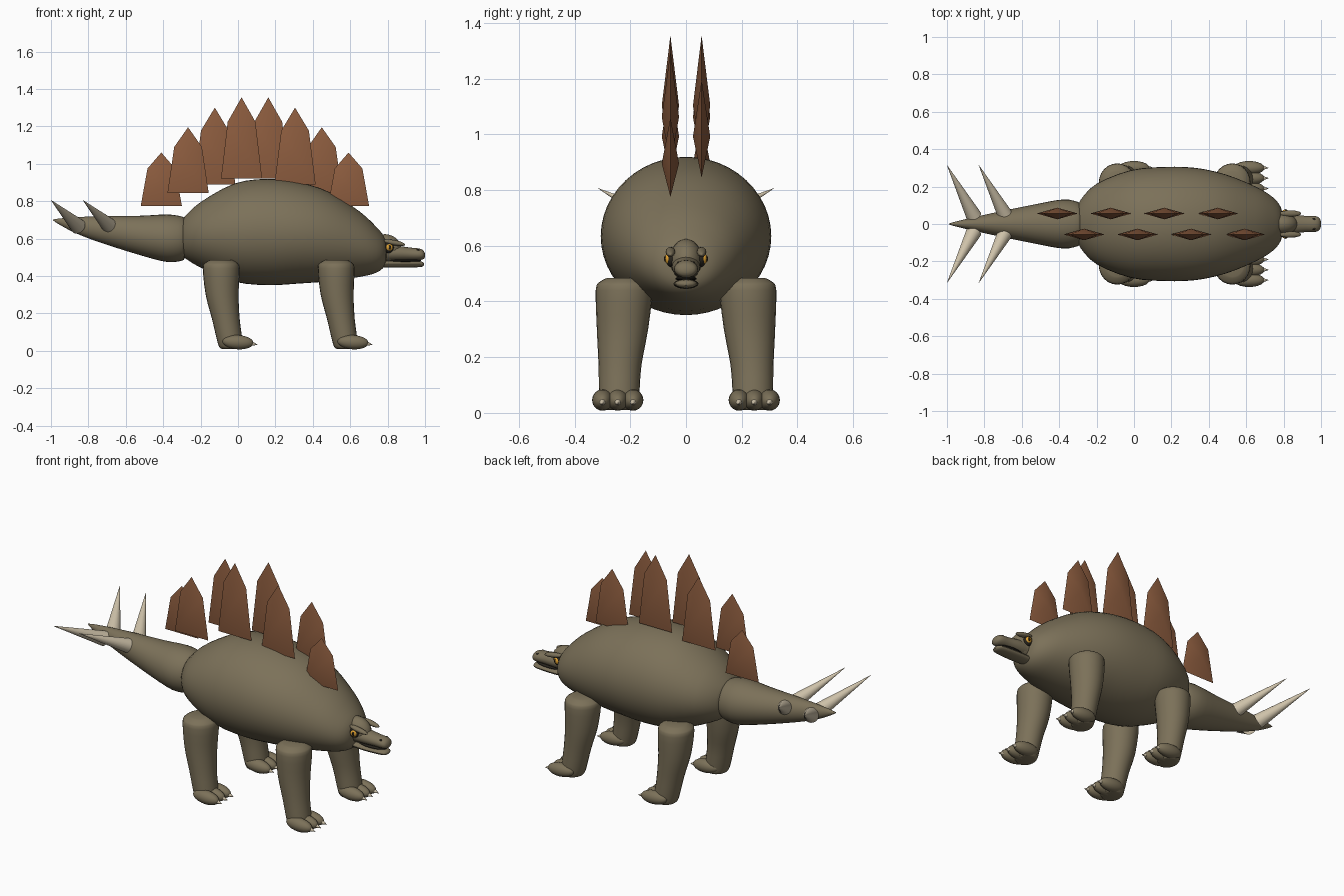
import bpy, bmesh, math
from mathutils import Vector

if "Cube" in bpy.data.objects:
    bpy.data.objects.remove(bpy.data.objects["Cube"])


def material(name, rgb):
    m = bpy.data.materials.new(name)
    m.diffuse_color = (*rgb, 1)
    m.use_nodes = True
    m.node_tree.nodes["Principled BSDF"].inputs["Base Color"].default_value = m.diffuse_color
    return m


HIDE = material("hide", (0.20, 0.165, 0.10))
PLATE = material("plate", (0.27, 0.11, 0.05))
BONE = material("bone", (0.62, 0.54, 0.40))
AMBER = material("amber", (0.75, 0.36, 0.03))
DARK = material("dark", (0.02, 0.017, 0.012))


def finish(name, bm, mat):
    bmesh.ops.recalc_face_normals(bm, faces=bm.faces)
    me = bpy.data.meshes.new(name)
    bm.to_mesh(me)
    bm.free()
    me.materials.append(mat)
    ob = bpy.data.objects.new(name, me)
    bpy.context.collection.objects.link(ob)
    return ob


def spline(rows, steps):
    """Catmull-Rom interpolation through rows of numbers."""
    out = []
    for i in range(len(rows) - 1):
        p0, p1, p2 = rows[max(i - 1, 0)], rows[i], rows[i + 1]
        p3 = rows[min(i + 2, len(rows) - 1)]
        for s in range(steps):
            t = s / steps
            out.append([0.5 * (2 * b + (c - a) * t + (2 * a - 5 * b + 4 * c - d) * t * t
                        + (3 * b - a - 3 * c + d) * t ** 3)
                        for a, b, c, d in zip(p0, p1, p2, p3)])
    return out + [list(rows[-1])]


def loft(name, rows, mat=HIDE, upright=False, steps=3, n=32):
    """Elliptical rings (x, y, z, ra, rb) skinned along x, or along z if upright."""
    bm = bmesh.new()
    rings = []
    for x, y, z, ra, rb in spline(rows, steps):
        ring = []
        for k in range(n):
            a = 2 * math.pi * k / n
            u, v = ra * math.cos(a), rb * math.sin(a)
            ring.append(bm.verts.new((x + u, y + v, z) if upright else (x, y + u, z + v)))
        rings.append(ring)
    for r, s in zip(rings, rings[1:]):
        for k in range(n):
            j = (k + 1) % n
            bm.faces.new((r[k], r[j], s[j], s[k]))
    bm.faces.new(rings[0])
    bm.faces.new(rings[-1])
    return finish(name, bm, mat)


def ball(name, loc, radii, mat=HIDE, tilt=0):
    bm = bmesh.new()
    bmesh.ops.create_uvsphere(bm, u_segments=20, v_segments=12, radius=1)
    ob = finish(name, bm, mat)
    ob.location, ob.scale, ob.rotation_euler = loc, radii, (0, tilt, 0)
    return ob


def cone(name, base, tip, radius, mat=BONE, n=16):
    d = Vector(tip) - Vector(base)
    bm = bmesh.new()
    bmesh.ops.create_cone(bm, cap_ends=True, segments=n, radius1=radius, radius2=0.0005, depth=d.length)
    ob = finish(name, bm, mat)
    ob.location = (Vector(tip) + Vector(base)) / 2
    ob.rotation_euler = d.to_track_quat('Z', 'Y').to_euler()
    return ob


# Body: barrel with a blunt rear and tapered front
body = [(-.298, .605, .09, .09), (-.285, .607, .13, .11), (-.20, .62, .215, .175),
        (-.02, .632, .287, .262), (.16, .635, .305, .284), (.33, .63, .30, .27),
        (.49, .61, .265, .238), (.65, .57, .20, .175), (.74, .54, .145, .122),
        (.785, .53, .09, .075), (.795, .53, .03, .025)]
loft("body", [(x, 0, z, a, b) for x, z, a, b in body], n=48)

# Tail
tail = [(-.285, .6, .10, .105), (-.30, .6, .118, .118), (-.38, .602, .131, .127),
        (-.525, .617, .106, .105), (-.74, .65, .062, .07), (-.87, .672, .033, .042),
        (-.95, .69, .014, .018), (-.99, .70, .002, .002)]
loft("tail", [(x, 0, z, a, b) for x, z, a, b in tail])

# Tail spikes
for side in (1, -1):
    for x in (-.685, -.855):
        cone("tail_spike", (x, side * .04, .665), (x - .145, side * .315, .806), .042, n=24)

# Back plates, alternating sides: pentagon outline with a raised centre on both faces
for i in range(8):
    x = -.41 + i * .143
    y = .056 if i % 2 == 0 else -.056
    k = min(i, 7 - i)
    z0, z1 = (.775, .845, .89, .92)[k], (1.06, 1.195, 1.30, 1.355)[k]
    h = z1 - z0
    bm = bmesh.new()
    rim = [bm.verts.new((x + u, y, z0 + v * h)) for u, v in
           ((-.11, 0), (.11, 0), (.074, .7), (0, 1), (-.074, .7))]
    for s in (1, -1):
        mid = bm.verts.new((x, y + s * .031, z0 + .42 * h))
        for a in range(5):
            bm.faces.new((rim[a], rim[(a + 1) % 5], mid))
    finish("back_plate", bm, PLATE)

# Legs with three clawed toes each
for label, x in (("front", .525), ("hind", -.09)):
    for side in (1, -1):
        leg = [(0, .222, .485, .06, .06), (0, .222, .47, .085, .088), (0, .222, .44, .098, .102),
               (.005, .228, .30, .088, .092), (.025, .237, .17, .074, .077),
               (.045, .24, .06, .068, .072), (.05, .24, .02, .06, .066), (.05, .24, .01, .045, .05)]
        loft(label + "_leg", [(x + a, side * b, c, d, e) for a, b, c, d, e in leg],
             upright=True, n=24)
        for ty in (.19, .245, .30):
            ball(label + "_toe", (x + .09, side * ty, .046), (.083, .037, .038), tilt=.06)
            cone(label + "_claw", (x + .145, side * ty, .043), (x + .195, side * ty, .032), .019)

# Head: skull, upper snout, mouth gap and lower jaw
ball("skull", (.79, 0, .55), (.085, .058, .073), tilt=.25)
snout = [(.78, .525, .05, .045), (.85, .522, .05, .04), (.92, .518, .043, .034),
         (.97, .516, .042, .031), (.992, .513, .032, .022), (1.0, .51, .01, .007)]
loft("upper_snout", [(x, 0, z, a, b) for x, z, a, b in snout], n=20)
jaw = [(.77, .465, .04, .02), (.85, .463, .045, .018), (.94, .463, .041, .017),
       (.982, .463, .032, .014), (.995, .463, .01, .005)]
loft("lower_jaw", [(x, 0, z, a, b) for x, z, a, b in jaw], n=20)
ball("mouth", (.89, 0, .482), (.09, .038, .01), DARK)

# Eyes, brows and nostrils
for s in (1, -1):
    ball("eye_socket", (.803, s * .052, .553), (.03, .02, .03), DARK)
    ball("eye", (.808, s * .06, .553), (.02, .017, .02), AMBER)
    ball("pupil", (.812, s * .073, .553), (.006, .006, .012), DARK)
    ball("brow", (.835, s * .056, .578), (.06, .017, .014), tilt=.18)
    ball("nostril", (.962, s * .026, .538), (.009, .006, .006), DARK)

# Smooth shading with creases kept
for ob in bpy.context.scene.objects:
    ob.select_set(True)
    bpy.context.view_layer.objects.active = ob
bpy.ops.object.shade_smooth_by_angle(angle=math.radians(35))
